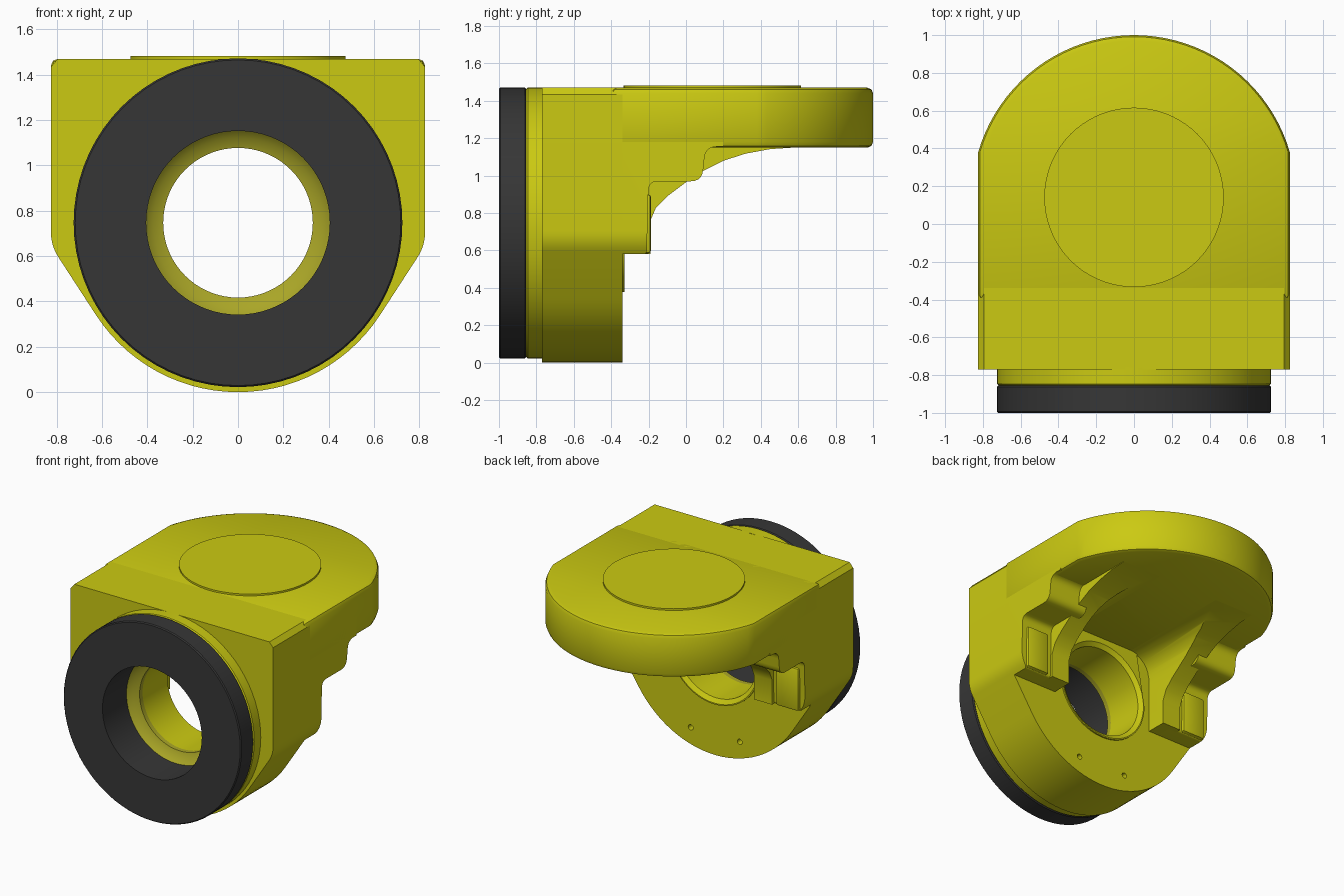
import bpy, bmesh, math
from mathutils import Vector

if "Cube" in bpy.data.objects:
    bpy.data.objects.remove(bpy.data.objects["Cube"], do_unlink=True)

AXIS_Z = 0.747   # height of the bore axis


def material(name, rgb):
    m = bpy.data.materials.new(name)
    m.use_nodes = True
    m.diffuse_color = (*rgb, 1)
    bsdf = next(n for n in m.node_tree.nodes if n.type == 'BSDF_PRINCIPLED')
    bsdf.inputs["Base Color"].default_value = (*rgb, 1)
    bsdf.inputs["Roughness"].default_value = 0.6
    return m


YELLOW = material("yellow", (0.60, 0.59, 0.006))
BLACK = material("black", (0.037, 0.037, 0.037))
OLIVE = material("olive", (0.40, 0.38, 0.02))


def rounded(pts, steps=5):
    """Round the corners of a closed outline; each point is (u, v[, radius])."""
    out = []
    for i, p in enumerate(pts):
        b = Vector(p[:2])
        if len(p) < 3:
            out.append(tuple(b))
            continue
        d1 = (Vector(pts[i - 1][:2]) - b).normalized()
        d2 = (Vector(pts[(i + 1) % len(pts)][:2]) - b).normalized()
        s, e = b + d1 * p[2], b + d2 * p[2]
        for k in range(steps + 1):
            t = k / steps
            out.append(tuple(s * (1 - t) ** 2 + b * 2 * t * (1 - t) + e * t * t))
    return out


def finish(name, bm, mat):
    bmesh.ops.remove_doubles(bm, verts=bm.verts, dist=1e-5)
    bmesh.ops.recalc_face_normals(bm, faces=bm.faces)
    me = bpy.data.meshes.new(name)
    bm.to_mesh(me)
    bm.free()
    ob = bpy.data.objects.new(name, me)
    bpy.context.collection.objects.link(ob)
    me.materials.append(mat)
    return ob


def prism(name, pts, axis, a, b, mat=YELLOW):
    """Extrude a closed outline along an axis from a to b."""
    place = {'X': lambda u, v, w: (w, u, v), 'Y': lambda u, v, w: (u, w, v),
             'Z': lambda u, v, w: (u, v, w)}[axis]
    bm = bmesh.new()
    face = bm.faces.new([bm.verts.new(place(u, v, a)) for u, v in pts])
    new = bmesh.ops.extrude_face_region(bm, geom=[face])["geom"]
    shift = Vector(place(0, 0, b - a))
    bmesh.ops.translate(bm, vec=shift, verts=[g for g in new if isinstance(g, bmesh.types.BMVert)])
    return finish(name, bm, mat)


def lathe(name, profile, mat=YELLOW, seg=72):
    """Revolve a closed (radius, y) profile around the bore axis."""
    bm = bmesh.new()
    rings = [[bm.verts.new((r * math.cos(t), y, AXIS_Z + r * math.sin(t))) for r, y in profile]
             for t in (2 * math.pi * i / seg for i in range(seg))]
    n = len(profile)
    for i in range(seg):
        p, q = rings[i], rings[(i + 1) % seg]
        for j in range(n):
            k = (j + 1) % n
            if profile[j][0] or profile[k][0]:
                bm.faces.new((p[j], p[k], q[k], q[j]))
    return finish(name, bm, mat)


def apply(ob, mod):
    bpy.context.view_layer.objects.active = ob
    bpy.ops.object.modifier_apply(modifier=mod.name)


def boolean(ob, cutter, op='DIFFERENCE'):
    m = ob.modifiers.new("cut", 'BOOLEAN')
    m.operation, m.solver, m.object = op, 'EXACT', cutter
    apply(ob, m)


def bevel(ob, width, seg=2):
    m = ob.modifiers.new("bevel", 'BEVEL')
    m.width, m.segments, m.limit_method, m.angle_limit = width, seg, 'ANGLE', math.radians(50)
    apply(ob, m)


# Front housing: flat top, sloped sides running tangent into a round bottom
half = [(0.795, 1.47), (0.825, 1.435)]
right = rounded([(0.825, 1.435), (0.825, 0.645, 0.06), (0.625, 0.341)])[1:-1]
arc = [(0.747 * math.cos(t), AXIS_Z + 0.747 * math.sin(t))
       for t in (math.radians(-33 - 57 * i / 14) for i in range(15))]
half += right + arc
outline = half + [(-x, z) for x, z in reversed(half[:-1])]
housing = prism("housing", outline, 'Y', -0.77, -0.34)

# Raised pad around the rear of the bore
pad_arc = [(0.37 * math.cos(t), AXIS_Z + 0.37 * math.sin(t))
           for t in (math.pi + math.pi * i / 32 for i in range(33))]
bore_pad = prism("bore_pad", rounded([(0.40, 1.15, 0.1), (-0.40, 1.15, 0.1)]) + pad_arc,
                 'Y', -0.36, -0.33)

# Stepped bore through housing and pad
bore = lathe("bore_cutter", [(0, -1.1), (0.43, -1.1), (0.43, -0.64), (0.33, -0.64),
                             (0.33, -0.352), (0.375, -0.32), (0.375, -0.2), (0, -0.2)])
boolean(housing, bore)
boolean(bore_pad, bore)

# Two small screw holes low on the rear face
for sx in (-1, 1):
    ring = [(sx * 0.2 + 0.02 * math.cos(t), 0.15 + 0.02 * math.sin(t))
            for t in (math.pi * i / 8 for i in range(16))]
    hole = prism("hole_cutter", ring, 'Y', -0.40, -0.3)
    boolean(housing, hole)
    bpy.data.objects.remove(hole)

# Collar, black front ring with its liner, and inner lip
collar = lathe("collar", [(0.43, -0.856), (0.715, -0.856), (0.725, -0.846),
                          (0.725, -0.76), (0.43, -0.76)])
front_ring = lathe("front_ring", [(0.405, -1), (0.718, -1), (0.725, -0.993), (0.725, -0.862),
                                  (0.718, -0.855), (0.43, -0.855), (0.43, -0.72),
                                  (0.405, -0.72)], BLACK)
inner_lip = lathe("inner_lip", [(0.43, -0.72), (0.405, -0.72), (0.375, -0.69), (0.33, -0.675),
                                (0.33, -0.64), (0.43, -0.64)], OLIVE)

# Top plate with a rounded back
R, CY = 0.859, 0.141
a0 = math.acos(0.825 / R)
plan = [(0.825, -0.4)] + [(R * math.cos(t), CY + R * math.sin(t)) for t in
                          (a0 + (math.pi - 2 * a0) * i / 40 for i in range(41))] + [(-0.825, -0.4)]
top_plate = prism("top_plate", plan, 'Z', 1.15, 1.47)
bevel(top_plate, 0.03)

# Round cap on the plate
cap = [(0.475 * math.cos(t), 0.141 + 0.475 * math.sin(t))
       for t in (math.pi * i / 36 for i in range(72))]
top_cap = prism("top_cap", cap, 'Z', 1.45, 1.483)

# Curved gusset under the plate, hollowed by a rounded channel
curve = [(-0.19, 0.76), (-0.16, 0.83), (-0.1, 0.89), (0, 0.965), (0.1, 1.03), (0.2, 1.08),
         (0.32, 1.118), (0.45, 1.142), (0.6, 1.152)]
gusset = prism("gusset", [(-0.4, 1.3), (-0.4, 0.58), (-0.19, 0.58)] + curve + [(0.6, 1.3)],
               'X', -0.57, 0.57)
channel = prism("channel_cutter", rounded([(-0.42, 0.3), (0.42, 0.3), (0.42, 1.152, 0.2),
                                           (-0.42, 1.152, 0.2)], 8), 'Y', -0.5, 1.0)
boolean(gusset, channel)

# Stepped side brackets, trimmed to the housing outline, each with a small pad
steps = rounded([(-0.4, 1.3), (-0.4, 0.58), (-0.21, 0.58, 0.02), (-0.2, 0.97, 0.05),
                 (0.085, 0.97, 0.06), (0.105, 1.155, 0.06), (0.2, 1.155), (0.2, 1.3)])
trim = prism("trim_helper", outline, 'Y', -0.6, 0.6)
brackets = []
for sx, side in ((1, "left"), (-1, "right")):
    bracket = prism(side + "_bracket", steps, 'X', *sorted((sx * 0.5, sx * 0.9)))
    boolean(bracket, trim, 'INTERSECT')
    stop = prism(side + "_bracket_pad", [(-0.3, 0.585), (-0.187, 0.585), (-0.187, 0.9), (-0.3, 0.9)],
                 'X', *sorted((sx * 0.6, sx * 0.785)))
    bevel(stop, 0.015)
    brackets += [bracket, stop]

for helper in (bore, channel, trim):
    bpy.data.objects.remove(helper)

# Smooth shading with sharp edges kept
bpy.ops.object.select_all(action='DESELECT')
for ob in [housing, bore_pad, collar, front_ring, inner_lip, top_plate, top_cap, gusset] + brackets:
    ob.select_set(True)
    bpy.context.view_layer.objects.active = ob
bpy.ops.object.shade_smooth_by_angle(angle=math.radians(30))
